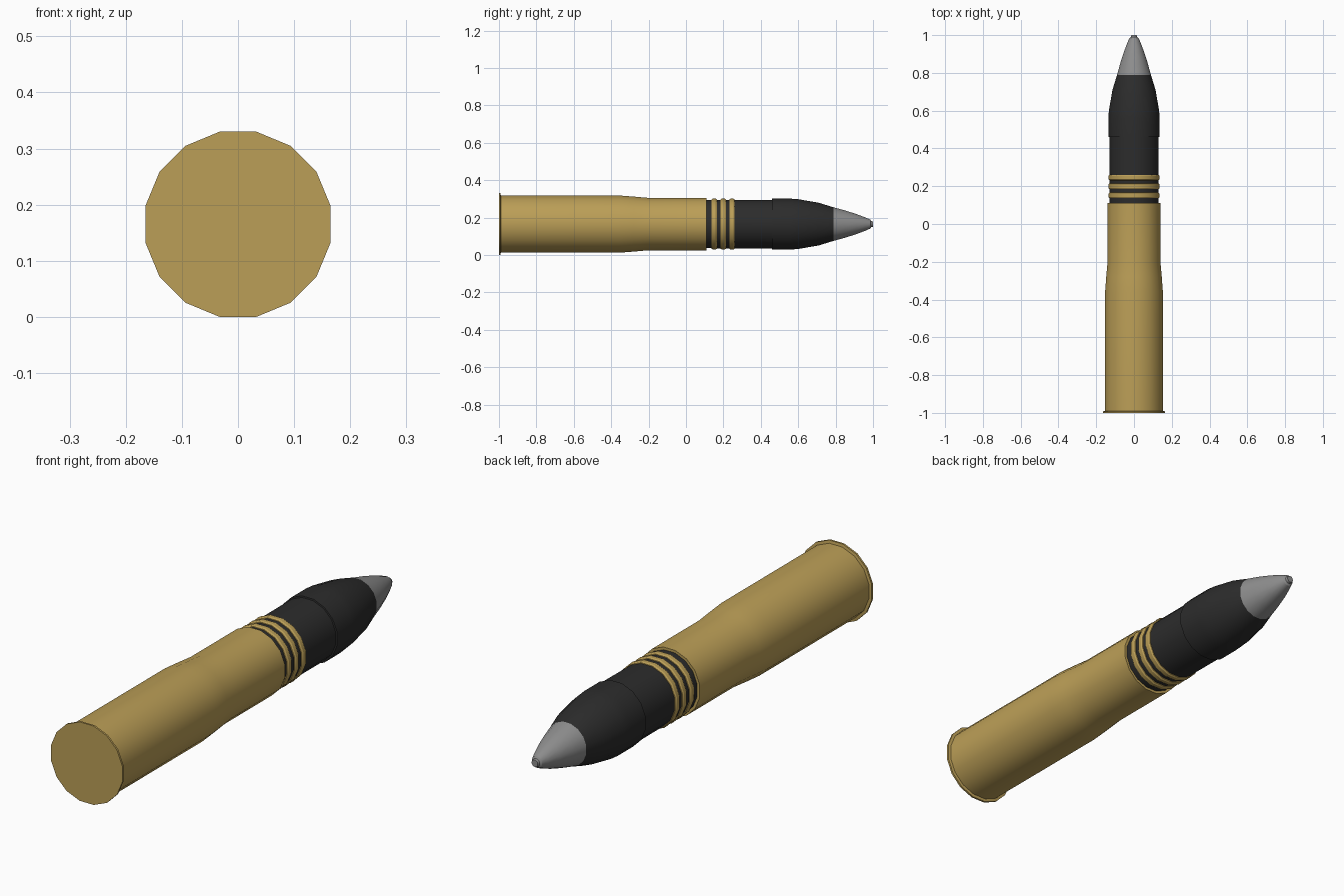
import bpy, bmesh, math

if "Cube" in bpy.data.objects:
    bpy.data.objects.remove(bpy.data.objects["Cube"])

SIDES = 16
CENTRE_Z = 0.165
FLAT = math.cos(math.pi / SIDES)   # profile radii are measured to the flats


def material(name, rgb):
    m = bpy.data.materials.new(name)
    m.diffuse_color = (*rgb, 1)
    m.use_nodes = True
    m.node_tree.nodes["Principled BSDF"].inputs["Base Color"].default_value = m.diffuse_color
    return m


brass = material("brass", (0.50, 0.345, 0.095))
black = material("black_paint", (0.025, 0.025, 0.025))
steel = material("grey_steel", (0.27, 0.27, 0.27))


def lathe(name, profile, mat):
    """Spin (y, half width) points around the long axis and cap both ends."""
    bm = bmesh.new()
    rings = []
    for y, r in profile:
        ring = []
        for i in range(SIDES):
            a = (i + 0.5) * 2 * math.pi / SIDES
            ring.append(bm.verts.new((r / FLAT * math.cos(a), y,
                                      CENTRE_Z + r / FLAT * math.sin(a))))
        rings.append(ring)
    for a, b in zip(rings, rings[1:]):
        for i in range(SIDES):
            j = (i + 1) % SIDES
            bm.faces.new((a[i], a[j], b[j], b[i]))
    bm.faces.new(rings[0])
    bm.faces.new(rings[-1])
    bmesh.ops.recalc_face_normals(bm, faces=bm.faces)
    mesh = bpy.data.meshes.new(name)
    bm.to_mesh(mesh)
    bm.free()
    mesh.materials.append(mat)
    ob = bpy.data.objects.new(name, mesh)
    bpy.context.collection.objects.link(ob)
    bpy.ops.object.select_all(action='DESELECT')
    ob.select_set(True)
    bpy.context.view_layer.objects.active = ob
    bpy.ops.object.shade_smooth_by_angle(angle=math.radians(30))
    return ob


# Cartridge case with base rim and necked-down front
lathe("case", [(-1.0, 0.165), (-0.992, 0.165), (-0.99, 0.153), (-0.36, 0.153),
               (-0.28, 0.147), (-0.2, 0.14), (0.11, 0.14)], brass)

# Dark projectile body with a raised shoulder
lathe("projectile_body", [(0.105, 0.129), (0.46, 0.130), (0.461, 0.136),
                          (0.56, 0.136), (0.60, 0.133), (0.71, 0.114),
                          (0.788, 0.090)], black)

# Three rounded driving bands
for n, y in enumerate((0.151, 0.199, 0.246)):
    lathe(f"driving_band_{n + 1}",
          [(y - 0.015, 0.127), (y - 0.014, 0.132), (y - 0.008, 0.136),
           (y + 0.008, 0.136), (y + 0.014, 0.132), (y + 0.015, 0.127)], brass)

# Grey nose with a small flat button
lathe("nose_fuze", [(0.788, 0.090), (0.85, 0.073), (0.91, 0.054),
                    (0.96, 0.035), (0.985, 0.024), (0.99, 0.016),
                    (1.0, 0.014)], steel)
